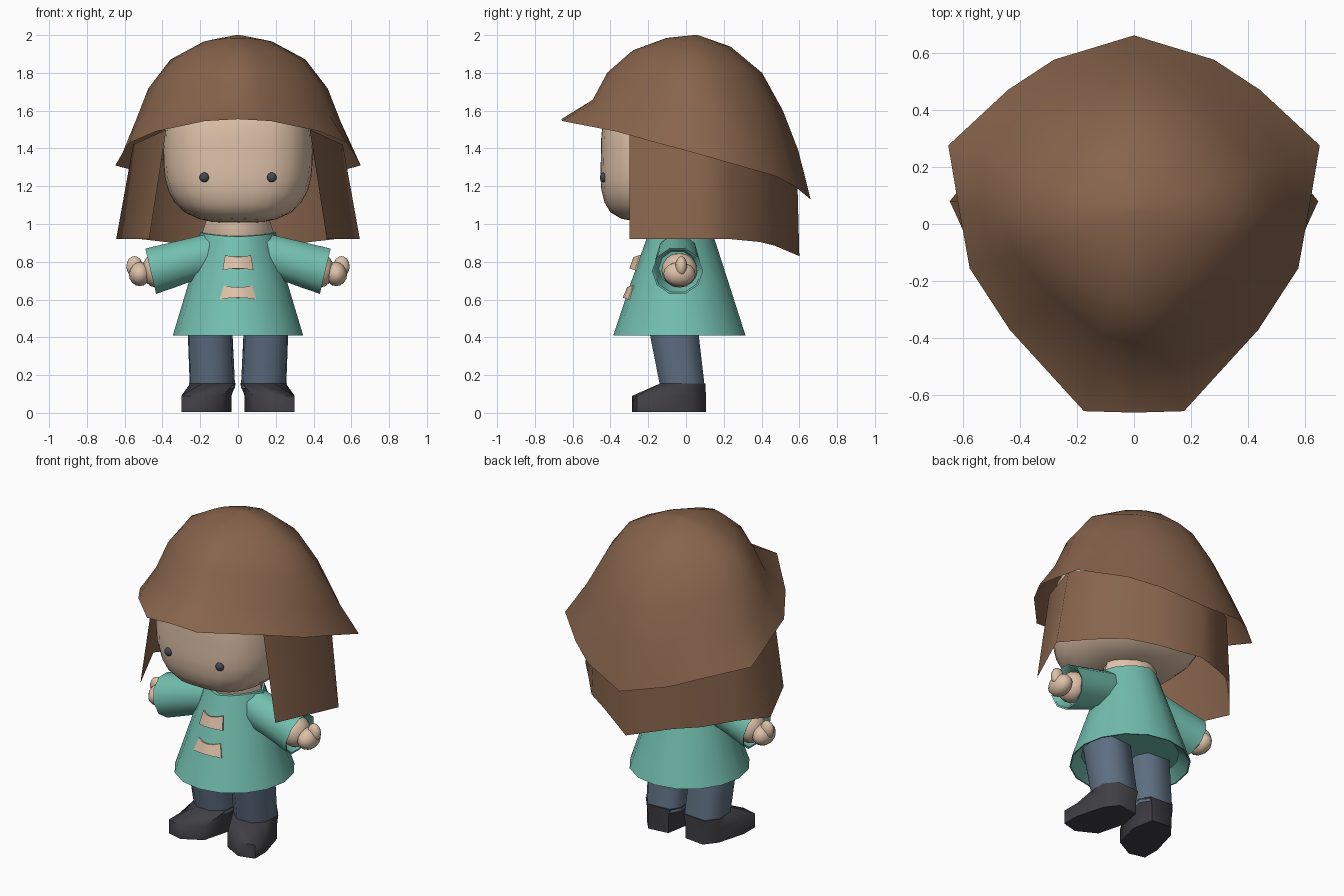
import bpy, bmesh, math
from mathutils import Vector

if "Cube" in bpy.data.objects:
    bpy.data.objects.remove(bpy.data.objects["Cube"])


def material(name, rgb):
    m = bpy.data.materials.new(name)
    m.diffuse_color = (*rgb, 1)
    m.use_nodes = True
    m.node_tree.nodes["Principled BSDF"].inputs["Base Color"].default_value = m.diffuse_color
    return m


BROWN = material("brown", (0.243, 0.127, 0.072))
TEAL = material("teal", (0.17, 0.52, 0.43))
SKIN = material("skin", (0.72, 0.53, 0.39))
DENIM = material("blue_grey", (0.113, 0.16, 0.225))
BOOT = material("charcoal", (0.05, 0.05, 0.058))
EYE = material("eye_grey", (0.06, 0.066, 0.085))


def finish(bm, name, mat, angle=40):
    bmesh.ops.recalc_face_normals(bm, faces=bm.faces)
    me = bpy.data.meshes.new(name)
    bm.to_mesh(me)
    bm.free()
    me.materials.append(mat)
    ob = bpy.data.objects.new(name, me)
    bpy.context.collection.objects.link(ob)
    bpy.context.view_layer.objects.active = ob
    ob.select_set(True)
    bpy.ops.object.shade_smooth_by_angle(angle=math.radians(angle))
    ob.select_set(False)
    return ob


def loft(name, mat, rings, closed=True, cap_start=False, cap_end=False, angle=40):
    """Skin a list of point rings with quads."""
    bm = bmesh.new()
    vs = [[bm.verts.new(p) for p in r] for r in rings]
    n = len(rings[0])
    for a, b in zip(vs, vs[1:]):
        for i in range(n if closed else n - 1):
            j = (i + 1) % n
            bm.faces.new((a[i], a[j], b[j], b[i]))
    if cap_start:
        bm.faces.new(vs[0])
    if cap_end:
        bm.faces.new(vs[-1])
    return finish(bm, name, mat, angle)


def ellipse(cx, cy, z, rx, ry, n, pinch=0.0):
    """Ellipse ring; pinch pulls the diagonals in towards a diamond."""
    ring = []
    for i in range(n):
        a = math.tau * i / n
        k = 1 - pinch * abs(math.sin(2 * a))
        ring.append((cx + rx * k * math.sin(a), cy - ry * k * math.cos(a), z))
    return ring


def ball(name, mat, centre, radii, p=2.0, seg=16, rows=10, chin=0.0):
    """Ellipsoid, boxier when p is above 2; chin fills out the lower front."""
    bm = bmesh.new()
    bmesh.ops.create_uvsphere(bm, u_segments=seg, v_segments=rows, radius=1)
    for v in bm.verts:
        d = v.co.normalized()
        d *= sum(abs(c) ** p for c in d) ** (-1 / p)
        if d.z < 0 and d.y < 0:
            d.y *= 1 + chin * (0.2 * d.z ** 2 + 0.3 * d.z ** 8)
        v.co = Vector(c + a * r for c, a, r in zip(centre, d, radii))
    return finish(bm, name, mat, 60)


def mirrored(half):
    return half + [(-x, y, z) for x, y, z in reversed(half[1:-1])]


# Hat: a round dome rising from a tilted, angular brim
rim = mirrored([(0, 0.66, 1.13), (0.28, 0.575, 1.2), (0.44, 0.47, 1.255), (0.65, 0.275, 1.31),
                (0.612, 0.05, 1.375), (0.575, -0.155, 1.43), (0.435, -0.37, 1.49),
                (0.175, -0.655, 1.545), (0, -0.66, 1.555)])
front_profile = [(1, 0), (0.83, 0.23), (0.73, 0.555), (0.53, 0.82), (0.25, 0.965), (0.02, 1)]
back_profile = [(1, 0), (0.885, 0.3), (0.75, 0.54), (0.57, 0.77), (0.3, 0.93), (0.02, 1)]
rings = []
for (sf, hf), (sb, hb) in zip(front_profile, back_profile):
    ring = []
    for x, y, z in rim:
        w = (y + 0.66) / 1.32
        s, h = sf + (sb - sf) * w, hf + (hb - hf) * w
        d = Vector((x, y - 0.05))
        u = d.normalized()
        q = s ** 5
        round_r = 0.62 + 0.03 * abs(u.x) ** 12 - 0.055 * abs(2 * u.x * u.y)
        d = d * s * q + u * round_r * s * (1 - q)
        ring.append((d.x, d.y + 0.05, z + (2 - z) * h))
    rings.append(ring)
loft("hat", BROWN, rings, cap_end=True, angle=60)

# Hair: an open curtain hanging around the sides and back
def curtain(half):
    return half + [(-x, y, z) for x, y, z in reversed(half[:-1])]


loft("hair", BROWN, [
    curtain([(0.47, -0.3, 0.92), (0.645, 0.08, 0.92), (0.515, 0.235, 0.92),
             (0.385, 0.39, 0.905), (0.24, 0.47, 0.885), (0, 0.6, 0.83)]),
    curtain([(0.38, -0.3, 1.5), (0.555, 0.08, 1.42), (0.48, 0.235, 1.38),
             (0.37, 0.38, 1.33), (0.235, 0.46, 1.3), (0, 0.59, 1.22)])], closed=False, angle=85)

# Head, neck and eyes
ball("head", SKIN, (0, -0.05, 1.385), (0.395, 0.4, 0.38), p=2.9, seg=28, rows=18, chin=1)
loft("neck", SKIN, [ellipse(0, -0.035, 0.9, 0.17, 0.14, 16, 0.12),
                    ellipse(0, -0.035, 0.958, 0.188, 0.158, 16, 0.12),
                    ellipse(0, -0.035, 1.06, 0.155, 0.14, 16)])
for s, side in ((1, "left"), (-1, "right")):
    ball(side + "_eye", EYE, (s * 0.178, -0.436, 1.247), (0.026, 0.02, 0.026), seg=12, rows=8)

# Coat: flared body with a dipped collar and a recessed underside
collar = [(x, y, 0.955 - 0.022 * max(0, -(y + 0.035) / 0.17) + 0.015 * max(0, (y + 0.035) / 0.17))
          for x, y, _ in ellipse(0, -0.035, 0, 0.2, 0.17, 16, 0.12)]
loft("coat", TEAL, [
    ellipse(0, -0.035, 0.47, 0.28, 0.28, 16),
    ellipse(0, -0.035, 0.41, 0.338, 0.343, 16),
    ellipse(0, -0.035, 0.41, 0.345, 0.35, 16),
    ellipse(0, -0.033, 0.7, 0.258, 0.255, 16, 0.03),
    collar], cap_start=True, cap_end=True)

# Coat toggles: thin flared tabs curving around the coat front
for name, z0, z1, w0, w1, y0, y1 in (("upper_toggle", 0.755, 0.835, 0.082, 0.068, -0.3, -0.278),
                                     ("lower_toggle", 0.6, 0.675, 0.097, 0.075, -0.335, -0.312)):
    rows = []
    for z, w, y, dip in ((z0, w0, y0, 0.01), (z1, w1, y1, -0.01)):
        arc = [(w * t, y + 0.03 * t * t, z + dip * (1 - t * t)) for t in (-1, -0.5, 0, 0.5, 1)]
        rows.append(arc + [(a, b + 0.009, c) for a, b, c in reversed(arc)])
    loft(name, SKIN, rows, cap_start=True, cap_end=True, angle=30)

# Boot outlines: ankle and sole, ordered from the inner heel
ankle = [(0.05, 0.09), (0.2, 0.1), (0.255, 0.03), (0.25, -0.08),
         (0.19, -0.135), (0.09, -0.135), (0.025, -0.08), (0.015, 0.03)]
sole = [(0.06, 0.09), (0.19, 0.105), (0.25, 0.03), (0.3, -0.15),
        (0.3, -0.26), (0.2, -0.285), (0.08, -0.22), (0.035, -0.05)]

for s, side in ((1, "left"), (-1, "right")):
    # Sleeve: tube widening to a slanted, hollow cuff
    def tube(cx, cz, ry, rz, lean, n=10):
        return [(s * (cx + lean * math.cos(math.tau * (i + 0.5) / n)),
                 -0.045 + ry * math.sin(math.tau * (i + 0.5) / n),
                 cz + rz * math.cos(math.tau * (i + 0.5) / n)) for i in range(n)]

    loft(side + "_sleeve", TEAL, [
        tube(0.11, 0.84, 0.1, 0.12, 0.0), tube(0.215, 0.82, 0.115, 0.125, -0.02),
        tube(0.34, 0.785, 0.12, 0.122, 0.02), tube(0.462, 0.75, 0.135, 0.126, 0.03),
        tube(0.458, 0.75, 0.125, 0.116, 0.026), tube(0.38, 0.765, 0.1, 0.095, 0.02)],
        cap_end=True, angle=50)

    # Hand: wrist filling the cuff, fist and thumb
    ball(side + "_wrist", SKIN, (s * 0.43, -0.035, 0.755), (0.08, 0.095, 0.092), seg=12, rows=8)
    ball(side + "_palm", SKIN, (s * 0.52, -0.035, 0.735), (0.058, 0.085, 0.064), seg=12, rows=8)
    ball(side + "_thumb", SKIN, (s * 0.548, -0.025, 0.775), (0.043, 0.032, 0.055), seg=12, rows=8)

    # Trouser leg, leaning back towards the ankle
    top = [(s * (0.15 + 0.118 * (x - 0.135) / 0.12), -0.075 + (y + 0.02) * 1.12, 0.48)
           for x, y in ankle]
    loft(side + "_trouser_leg", DENIM,
         [[(s * x, y, 0.13) for x, y in ankle], top], angle=80)

    # Boot with the toe turned outward
    loft(side + "_boot", BOOT, [
        [(s * x, y, 0.004) for x, y in sole],
        [(s * x, y, 0.09) for x, y in sole],
        [(s * (0.135 + (x - 0.135) * 1.03), -0.02 + (y + 0.02) * 1.03, 0.155) for x, y in ankle]],
        cap_start=True, cap_end=True, angle=65)
